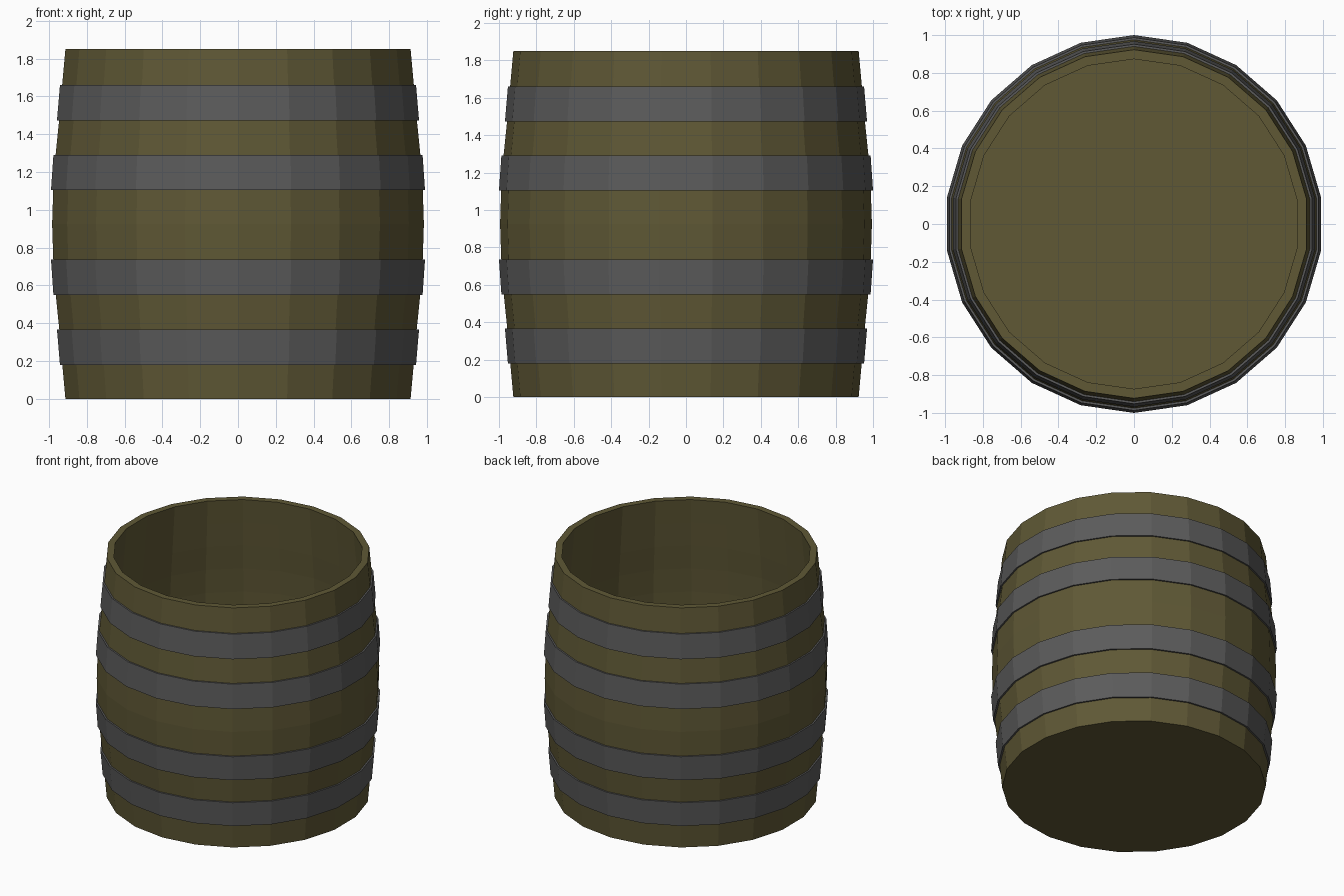
import bpy, bmesh, math

if "Cube" in bpy.data.objects:
    bpy.data.objects.remove(bpy.data.objects["Cube"])

SIDES = 22
H = 1.85
STEP = H / 10
# outer barrel radii at each tenth of the height (symmetric about the middle)
half = [0.923, 0.940, 0.956, 0.975, 0.988, 0.994]
radii = half + half[-2::-1]


def material(name, colour):
    m = bpy.data.materials.new(name)
    m.diffuse_color = (*colour, 1)
    m.use_nodes = True
    m.node_tree.nodes["Principled BSDF"].inputs["Base Color"].default_value = m.diffuse_color
    return m


def lathe(name, profile, mat, closed=False):
    """Revolve (radius, z) points into a faceted solid; radius 0 ends become flat caps."""
    bm = bmesh.new()
    rings = []
    for r, z in profile:
        rings.append([bm.verts.new((r * math.sin(2 * math.pi * i / SIDES),
                                    r * math.cos(2 * math.pi * i / SIDES), z))
                      for i in range(SIDES)])
    for a, b in zip(rings, rings[1:]):
        for i in range(SIDES):
            j = (i + 1) % SIDES
            bm.faces.new((a[i], a[j], b[j], b[i]))
    if closed:
        bm.faces.new(rings[0])
        bm.faces.new(rings[-1])
    bmesh.ops.recalc_face_normals(bm, faces=bm.faces)
    me = bpy.data.meshes.new(name)
    bm.to_mesh(me)
    bm.free()
    me.materials.append(mat)
    ob = bpy.data.objects.new(name, me)
    bpy.context.collection.objects.link(ob)
    return ob


wood = material("wood", (0.115, 0.098, 0.036))
iron = material("iron", (0.105, 0.105, 0.105))

# hollow barrel: outer wall up, over the rim, inner wall down to the floor
WALL = 0.05
outer = [(r, i * STEP) for i, r in enumerate(radii)]
inner = [(r - WALL, max(i * STEP, WALL)) for i, r in enumerate(radii)][::-1]
lathe("barrel_body", outer + inner, wood, closed=True)

# four iron hoops standing slightly proud of the staves
for n, k in enumerate((1, 3, 6, 8)):
    z0, z1 = k * STEP - 0.006, (k + 1) * STEP - 0.004
    r0, r1 = radii[k], radii[k + 1]
    t = 0.012
    lathe(f"hoop_{n + 1}", [(r0 - 0.003, z0), (r0 + t, z0), (r1 + t, z1), (r1 - 0.003, z1)], iron)
